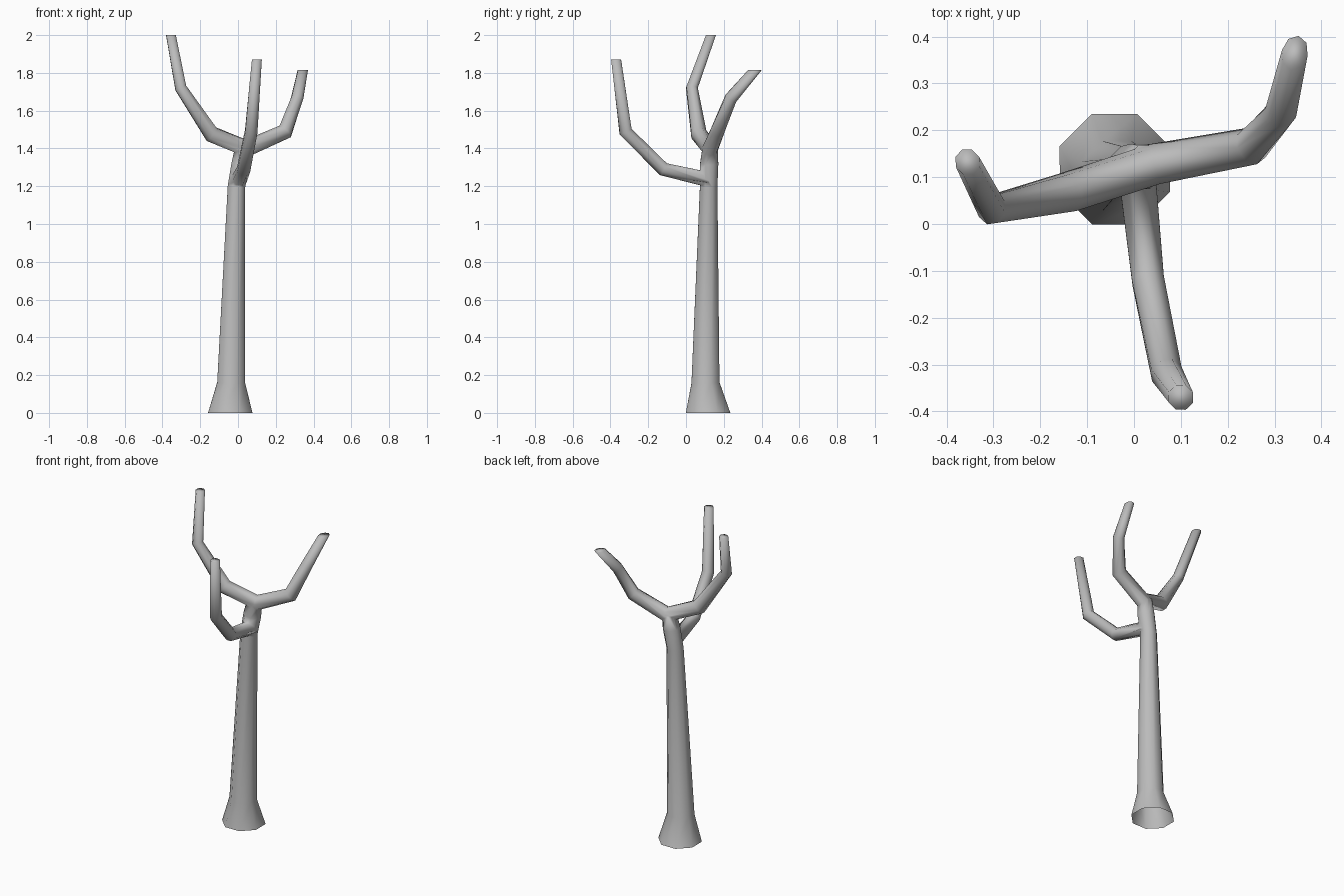
import bpy, bmesh, math
from mathutils import Vector

cube = bpy.data.objects.get("Cube")
if cube:
    bpy.data.objects.remove(cube, do_unlink=True)

SIDES = 8
bark = bpy.data.materials.new("grey_bark")
bark.use_nodes = True
grey = (0.5, 0.5, 0.5, 1)
bark.diffuse_color = grey
bark.node_tree.nodes["Principled BSDF"].inputs["Base Color"].default_value = grey


def tube(name, rings, level_start=False, level_end=False):
    """Closed tapering tube through (x, y, z, radius), mitred at each bend."""
    pts = [Vector(r[:3]) for r in rings]
    last = len(pts) - 1
    dirs = [(pts[i + 1] - pts[i]).normalized() for i in range(last)]
    bm = bmesh.new()
    side = dirs[0].orthogonal() if abs(dirs[0].z) < 0.9 else Vector((1, 0, 0))
    loops = []
    for i, p in enumerate(pts):
        # ring lies across the incoming segment, then slides onto the mitre plane
        d = dirs[max(i - 1, 0)]
        side = (side - d * side.dot(d)).normalized()
        up = d.cross(side)
        normal = (d + dirs[min(i, last - 1)]).normalized()
        if (level_start and i == 0) or (level_end and i == last):
            normal = Vector((0, 0, 1))
        loop = []
        for k in range(SIDES):
            a = math.tau * (k + 0.5) / SIDES
            o = (side * math.cos(a) + up * math.sin(a)) * rings[i][3]
            o -= d * (o.dot(normal) / d.dot(normal))
            loop.append(bm.verts.new(p + o))
        loops.append(loop)
    for a, b in zip(loops, loops[1:]):
        for k in range(SIDES):
            n = (k + 1) % SIDES
            bm.faces.new((a[k], a[n], b[n], b[k]))
    bm.faces.new(loops[0][::-1])
    bm.faces.new(loops[-1])
    bmesh.ops.recalc_face_normals(bm, faces=bm.faces)
    me = bpy.data.meshes.new(name)
    bm.to_mesh(me)
    bm.free()
    me.materials.append(bark)
    ob = bpy.data.objects.new(name, me)
    bpy.context.collection.objects.link(ob)
    return ob


# Flared trunk leaning slightly towards the fork
trunk = tube("tree_trunk", [
    (-0.041, 0.117, 0, 0.127), (-0.036, 0.103, 0.16, 0.08),
    (-0.008, 0.12, 1.2, 0.05), (0.014, 0.123, 1.32, 0.052),
    (0.026, 0.128, 1.41, 0.043)], level_start=True)

# Forked limb running from the right tip through the fork to the left tip
fork = tube("forked_limb", [
    (-0.355, 0.132, 2.0, 0.027), (-0.303, 0.031, 1.72, 0.032),
    (-0.14, 0.068, 1.475, 0.044), (0.045, 0.128, 1.4, 0.044),
    (0.25, 0.166, 1.49, 0.04), (0.313, 0.237, 1.665, 0.034),
    (0.343, 0.365, 1.815, 0.028)], level_start=True, level_end=True)

# Front branch growing from the trunk below the fork
front = tube("front_branch", [
    (0.005, 0.12, 1.235, 0.043), (0.03, -0.12, 1.29, 0.037),
    (0.07, -0.32, 1.49, 0.035), (0.1, -0.37, 1.872, 0.028)], level_end=True)

# Weld the limbs into the trunk
for limb in (fork, front):
    mod = trunk.modifiers.new("join_" + limb.name, 'BOOLEAN')
    mod.operation = 'UNION'
    mod.solver = 'EXACT'
    mod.object = limb
graph = bpy.context.evaluated_depsgraph_get()
welded = bpy.data.meshes.new_from_object(trunk.evaluated_get(graph))
trunk.modifiers.clear()
trunk.data = welded
for limb in (fork, front):
    bpy.data.objects.remove(limb, do_unlink=True)

# Open the underside and smooth the bark
bm = bmesh.new()
bm.from_mesh(welded)
bmesh.ops.remove_doubles(bm, verts=bm.verts, dist=0.003)
base = [f for f in bm.faces if f.calc_center_median().z < 0.01]
bmesh.ops.delete(bm, geom=base, context='FACES_ONLY')
for f in bm.faces:
    f.smooth = True
    f.material_index = 0
bm.to_mesh(welded)
bm.free()
